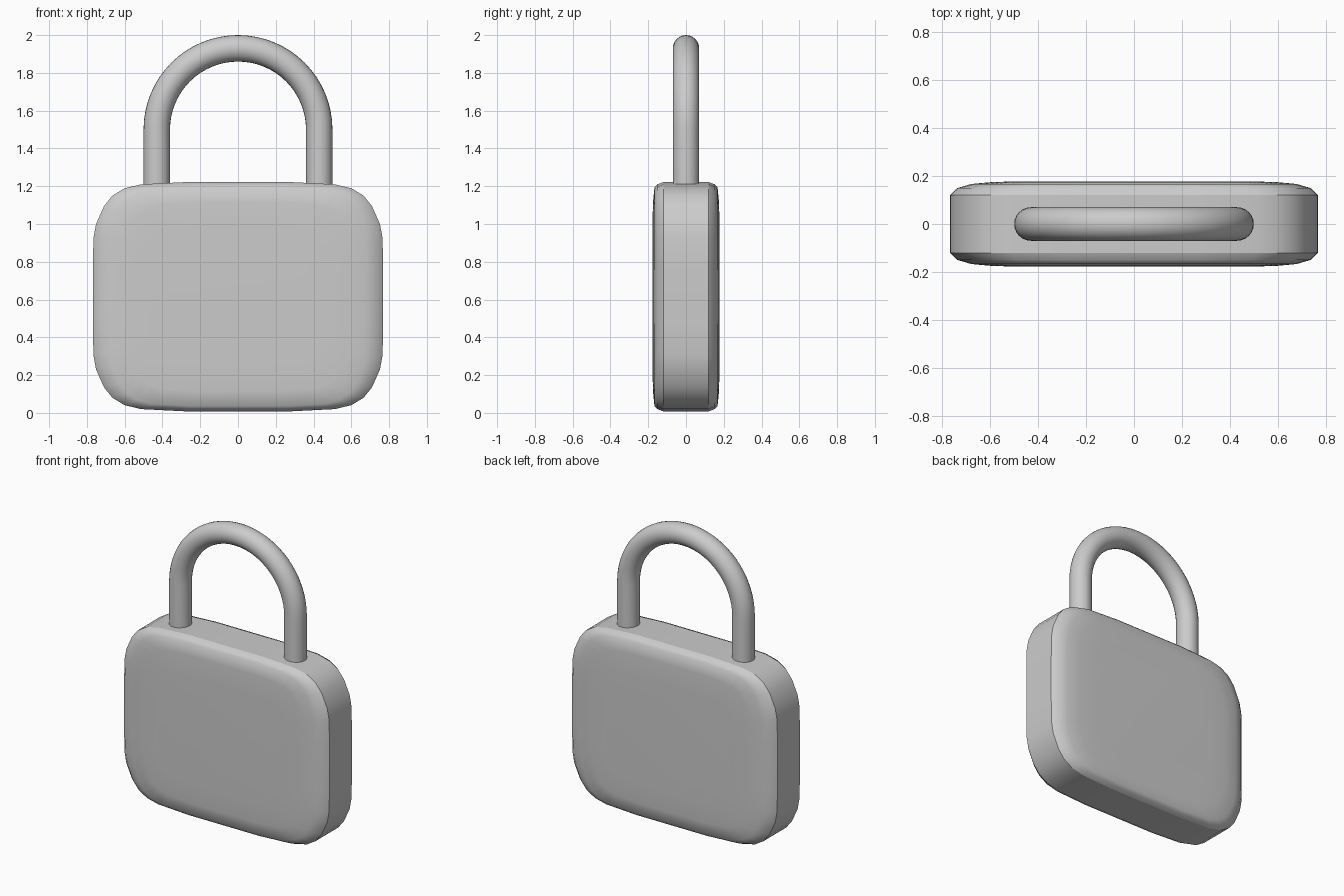
import bpy, bmesh, math

if "Cube" in bpy.data.objects:
    bpy.data.objects.remove(bpy.data.objects["Cube"])

# Lock body: soft pillow-like block lofted front to back through scaled outlines
quarter = [(.78, .15), (.777, .31), (.763, .385), (.72, .48), (.675, .535),
           (.61, .574), (.52, .595), (.28, .607)]
outline = (quarter + [(-x, z) for x, z in reversed(quarter)]
           + [(-x, -z) for x, z in quarter]
           + [(x, -z) for x, z in reversed(quarter)])
CZ = .615
# (y, x scale, z scale)
half = [(.12, .985, 1.0), (.15, .945, .981), (.167, .87, .955), (.175, .76, .82), (.178, .62, .6)]
layers = [(-y, a, b) for y, a, b in reversed(half)] + half

bm = bmesh.new()
rings = [[bm.verts.new((x * sx, y, CZ + z * sz)) for x, z in outline]
         for y, sx, sz in layers]
n = len(outline)
for a, b in zip(rings, rings[1:]):
    for i in range(n):
        j = (i + 1) % n
        bm.faces.new((a[i], a[j], b[j], b[i]))
bm.faces.new(rings[0])
bm.faces.new(rings[-1])
bmesh.ops.recalc_face_normals(bm, faces=bm.faces)
for f in bm.faces:
    f.smooth = True
# Crisp border of the flat side band
k = len(half)
for ring in (rings[k - 1], rings[k]):
    for i in range(n):
        bm.edges.get((ring[i], ring[(i + 1) % n])).smooth = False
mesh = bpy.data.meshes.new("lock_body")
bm.to_mesh(mesh)
bm.free()
bpy.context.collection.objects.link(bpy.data.objects.new("lock_body", mesh))

# Shackle: round bar swept along straight legs and a semicircle
R, r, Z = .43, .07, 1.5
path = [(R, 1.18, 0)] + [(R * math.cos(t), Z + R * math.sin(t), t)
        for t in (math.pi * i / 32 for i in range(33))] + [(-R, 1.18, math.pi)]
bm = bmesh.new()
S = 24
rings = []
for x, z, t in path:
    ring = []
    for i in range(S):
        a = 2 * math.pi * i / S
        ring.append(bm.verts.new((x + r * math.cos(a) * math.cos(t), r * math.sin(a),
                                  z + r * math.cos(a) * math.sin(t))))
    rings.append(ring)
for a, b in zip(rings, rings[1:]):
    for i in range(S):
        j = (i + 1) % S
        bm.faces.new((a[i], a[j], b[j], b[i])).smooth = True
bm.faces.new(rings[0])
bm.faces.new(rings[-1])
bmesh.ops.recalc_face_normals(bm, faces=bm.faces)
mesh = bpy.data.meshes.new("shackle")
bm.to_mesh(mesh)
bm.free()
bpy.context.collection.objects.link(bpy.data.objects.new("shackle", mesh))
